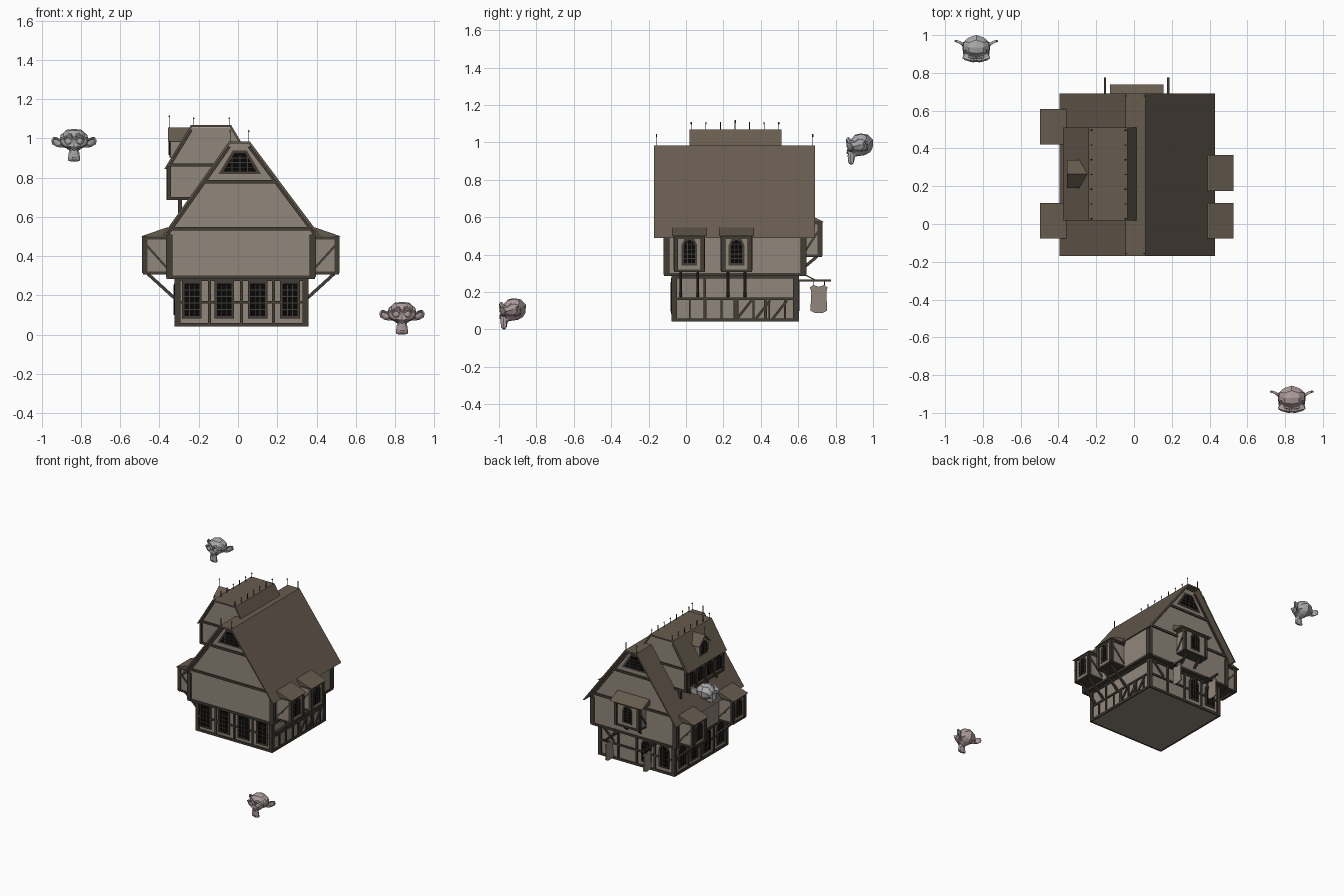
import bpy, bmesh
from mathutils import Vector

cube = bpy.data.objects.get("Cube")
if cube:
    bpy.data.objects.remove(cube, do_unlink=True)


def material(name, rgb):
    m = bpy.data.materials.new(name)
    m.use_nodes = True
    m.diffuse_color = (*rgb, 1)
    m.node_tree.nodes["Principled BSDF"].inputs["Base Color"].default_value = (*rgb, 1)
    return m


PLASTER = material("plaster", (0.285, 0.245, 0.2))
TIMBER = material("dark timber", (0.056, 0.046, 0.036))
ROOF = material("roof brown", (0.135, 0.106, 0.077))
GLASS = material("window black", (0.002, 0.002, 0.002))
IRON = material("iron", (0.03, 0.027, 0.025))
GREY = material("grey stone", (0.4, 0.4, 0.41))
PINK = material("dusty pink", (0.42, 0.33, 0.335))

# Elevations: (sideways direction, outward direction)
X, Y, Z = Vector((1, 0, 0)), Vector((0, 1, 0)), Vector((0, 0, 1))
FRONT, BACK, LEFT, RIGHT = (X, -Y), (X, Y), (Y, X), (Y, -X)
parts = {}


def slab(name, mat, side, pts, near, far):
    """Extrude an outline drawn on an elevation between two depths."""
    bm = parts.setdefault(name, (bmesh.new(), mat))[0]
    u, n = side
    rings = [[bm.verts.new(u * a + Z * b + n * d) for a, b in pts] for d in (near, far)]
    bm.faces.new(rings[0])
    bm.faces.new(rings[1][::-1])
    for i in range(len(pts)):
        j = (i + 1) % len(pts)
        bm.faces.new((rings[0][j], rings[0][i], rings[1][i], rings[1][j]))


def rect(u0, u1, z0, z1):
    return [(u0, z0), (u1, z0), (u1, z1), (u0, z1)]


def beam(name, side, p, q, d, w=0.02, t=0.009, mat=TIMBER):
    """Straight timber from p to q lying on an elevation."""
    a, b = Vector(p), Vector(q)
    off = (b - a).normalized().orthogonal() * w / 2
    slab(name, mat, side, [a + off, b + off, b - off, a - off], d - 0.004, d + t)


def window(side, u, z0, z1, w, d, arched=False):
    """Framed window with glazing bars, optionally with a pointed arch."""
    def outline(g):
        h = w / 2 + g
        if arched:
            s = z1 - w * 0.45
            return [(u - h, z0 - g), (u + h, z0 - g), (u + h, s),
                    (u + h * 0.65, z1 - w * 0.12 + g), (u, z1 + g),
                    (u - h * 0.65, z1 - w * 0.12 + g), (u - h, s)]
        return rect(u - h, u + h, z0 - g, z1 + g)
    slab("window_frames", TIMBER, side, outline(0.012), d - 0.004, d + 0.004)
    slab("window_panes", GLASS, side, outline(0), d, d + 0.006)
    for k in (-1, 1):
        beam("glazing_bars", side, (u + k * w / 6, z0), (u + k * w / 6, z1 - w * 0.12), d, 0.004, 0.008)
    for i in range(1, 5):
        z = z0 + (z1 - z0) * i / 5
        beam("glazing_bars", side, (u - w / 2, z), (u + w / 2, z), d, 0.004, 0.008)


# House body: ground floor, jettied upper floor and gable
X0, X1, Y0, Y1 = -0.32, 0.355, -0.075, 0.6
U0, U1, V0, V1 = -0.357, 0.387, -0.112, 0.635
slab("ground_floor", PLASTER, BACK, rect(X0 + 0.006, X1 - 0.006, 0.043, 0.3), Y0 + 0.006, Y1 - 0.006)
slab("upper_floor", PLASTER, BACK, [(U0, 0.29), (U1, 0.29), (U1, 0.53), (0.058, 0.975),
                                    (-0.043, 0.975), (U0, 0.53)], V0, V1)
slab("jetty_floor", TIMBER, BACK, rect(U0 - 0.006, U1 + 0.006, 0.285, 0.303), V0 - 0.006, V1 + 0.006)

# Main roof shell
outer = [(-0.395, 0.49), (-0.045, 0.985), (0.06, 0.985), (0.43, 0.49)]
inner = [(0.418, 0.49), (0.055, 0.973), (-0.04, 0.973), (-0.383, 0.49)]
slab("main_roof", ROOF, BACK, outer + inner, -0.17, 0.69)

# Timber frame on the four sides
sides = [(FRONT, X0, X1, -Y0, U0, U1, -V0), (BACK, X0, X1, Y1, U0, U1, V1),
         (LEFT, Y0, Y1, X1, V0, V1, U1), (RIGHT, Y0, Y1, -X0, V0, V1, -U0)]
for side, a, b, d, e, f, g in sides:
    for z, w in ((0.051, 0.018), (0.165, 0.014), (0.28, 0.014)):
        beam("ground_rails", side, (a, z), (b, z), d - 0.006, w)
    for i in range(5):
        u = a + 0.013 + (b - a - 0.026) * i / 4
        top = 0.165 if side is LEFT and i in (2, 3) else 0.29
        beam("ground_posts", side, (u, 0.045), (u, top), d - 0.006, 0.028 if i in (0, 4) else 0.015)
    for u in (e + 0.008, f - 0.008):
        beam("upper_posts", side, (u, 0.295), (u, 0.51), g, 0.032)

# Gable timbers and attic vents
for side, d in ((FRONT, -V0), (BACK, V1)):
    beam("eave_beams", side, (U0 + 0.012, 0.54), (U1 - 0.012, 0.54), d, 0.018)
    beam("gable_rails", side, (-0.175, 0.78), (0.194, 0.78), d, 0.018)
    beam("gable_rafters", side, (-0.355, 0.515), (-0.043, 0.958), d, 0.014)
    beam("gable_rafters", side, (0.387, 0.515), (0.056, 0.958), d, 0.014)
    slab("vent_frames", TIMBER, side, [(-0.1, 0.818), (0.118, 0.818), (0.045, 0.938), (-0.027, 0.938)], d, d + 0.004)
    slab("attic_vents", GLASS, side, [(-0.075, 0.832), (0.093, 0.832), (0.036, 0.926), (-0.018, 0.926)], d, d + 0.006)
    for i in range(3):
        w = 0.07 - 0.014 * i
        beam("vent_bars", side, (0.009 - w, 0.853 + 0.024 * i), (0.009 + w, 0.853 + 0.024 * i), d, 0.005)
    for u in (-0.03, 0.009, 0.048):
        beam("vent_bars", side, (u, 0.832), (u, 0.912), d, 0.005)

# Ground floor windows, studs and diagonal braces
for u in (-0.235, -0.07, 0.1, 0.265):
    window(FRONT, u, 0.095, 0.262, 0.076, -Y0)
for u in (-0.07, -0.225):
    window(BACK, u, 0.1, 0.26, 0.065, Y1, True)
for u in (0.02, 0.19, 0.35, 0.5):
    window(RIGHT, u, 0.1, 0.26, 0.065, -X0, True)
for u in (0.275, 0.375, 0.465):
    beam("wall_braces", LEFT, (u, 0.06), (u + 0.075, 0.155), X1 - 0.006, 0.013)
for i in range(7):
    beam("wall_studs", LEFT, (0.02 + i * 0.085, 0.05), (0.02 + i * 0.085, 0.16), X1 - 0.006, 0.01)
for s in (-1, 1):
    beam("wall_braces", BACK, (0.018 + s * 0.2, 0.18), (0.018 + s * 0.3, 0.28), Y1 - 0.006, 0.016)


def bay(side, u, z0, z1, wall, depth, half, across, eave):
    """Projecting window box with a lean-to roof and raking struts."""
    end = wall + depth
    slab("bay_boxes", PLASTER, side, rect(u - half, u + half, z0, z1), wall - 0.01, end)
    for z in (z0, z1 - 0.008):
        slab("bay_rails", TIMBER, side, rect(u - half - 0.005, u + half + 0.005, z - 0.007, z + 0.007), wall, end + 0.006)
    for k in (-1, 1):
        beam("bay_posts", side, (u + k * (half - 0.007), z0), (u + k * (half - 0.007), z1), end, 0.022)
    window(side, u, z0 + 0.04, z1 - 0.022, 0.06, end, True)
    flip = 1 if across[0].dot(side[1]) > 0 else -1
    outline = [(end + 0.018, z1), (wall + 0.01, z1 + 0.045), (wall - 0.03, z1 + 0.045), (wall - 0.03, z1)]
    slab("bay_roofs", ROOF, across, [(flip * a, z) for a, z in outline], u - half - eave, u + half + eave)
    for k in (-1, 1):
        face = u + k * half
        beam("bay_side_posts", across, (flip * (end - 0.009), z0), (flip * (end - 0.009), z1), face - 0.0025, 0.018)
        beam("bay_side_braces", across, (flip * wall, z0 + 0.02), (flip * end, z1 - 0.03), face - 0.0015, 0.012, 0.007)
        beam("bay_struts", across, (flip * (wall - 0.04), z0 - min(0.14, depth * 1.1)), (flip * (end - 0.02), z0 - 0.005),
             u + k * half * 0.58 - 0.003, 0.016, 0.01)


for u in (0.018, 0.27):
    bay(LEFT, u, 0.315, 0.5, U1, 0.122, 0.078, BACK, 0.016)
for u in (0.018, 0.515):
    bay(RIGHT, u, 0.315, 0.5, -U0, 0.122, 0.078, BACK, 0.016)
bay(BACK, 0.015, 0.395, 0.575, V1, 0.085, 0.105, LEFT, 0.037)

# Large roof dormer with its own hipped roof
D0, D1 = 0.035, 0.5
slab("dormer_body", PLASTER, BACK, [(-0.355, 0.685), (-0.355, 0.86), (-0.238, 1.055), (-0.037, 1.055),
                                    (0.01, 0.975), (-0.1, 0.685)], D0, D1)
slab("dormer_roof", ROOF, BACK, [(-0.375, 0.845), (-0.24, 1.068), (-0.035, 1.068), (0.02, 0.975), (0.008, 0.975),
                                 (-0.042, 1.058), (-0.234, 1.058), (-0.365, 0.845)], 0.018, 0.51)
for side, d in ((FRONT, -D0), (BACK, D1)):
    beam("dormer_rails", side, (-0.36, 0.693), (-0.23, 0.693), d, 0.016)
    beam("dormer_rails", side, (-0.35, 0.865), (-0.12, 0.865), d, 0.016)
    beam("dormer_posts", side, (-0.35, 0.685), (-0.35, 0.86), d, 0.02)
    beam("dormer_rafters", side, (-0.348, 0.86), (-0.237, 1.043), d, 0.012)
for z in (0.693, 0.85):
    beam("dormer_rails", RIGHT, (D0, z), (D1, z), 0.355, 0.016)
for i in range(5):
    u = D0 + 0.008 + i * 0.112
    beam("dormer_posts", RIGHT, (u, 0.685), (u, 0.85), 0.355, 0.018)
    beam("dormer_brackets", BACK, (-0.295, 0.62), (-0.295, 0.69), u, 0.022, 0.014)
    if i < 4:
        window(RIGHT, u + 0.056, 0.725, 0.828, 0.06, 0.355, True)

# Small gabled dormer on the hipped roof
slab("lucarne_body", PLASTER, RIGHT, [(0.205, 0.9), (0.325, 0.9), (0.325, 0.99), (0.265, 1.04), (0.205, 0.99)], 0.255, 0.345)
slab("lucarne_roof", ROOF, RIGHT, [(0.19, 0.985), (0.265, 1.056), (0.34, 0.985), (0.33, 0.985),
                                   (0.265, 1.044), (0.2, 0.985)], 0.25, 0.356)
window(RIGHT, 0.265, 0.915, 1.0, 0.06, 0.345, True)

# Roof spikes
spikes = [(x, y, 0.98, 1.045) for x in (-0.04, 0.055) for y in (-0.155, 0.68)]
spikes += [(x, 0.03 + i * 0.078, 1.06, 1.11) for x in (-0.225, -0.045) for i in range(7)]
spikes.append((-0.35, 0.265, 1.04, 1.12))
for x, y, z0, z1 in spikes:
    beam("roof_spikes", BACK, (x, z0), (x, z1), y, 0.004, 0.0, IRON)
    slab("spike_knobs", IRON, BACK, [(x - 0.004, z1 - 0.01), (x, z1 - 0.015), (x + 0.004, z1 - 0.01), (x, z1)], y - 0.005, y + 0.001)

# Hanging shop boards on brackets
for x in (-0.155, 0.18):
    beam("sign_arms", LEFT, (0.58, 0.262), (0.775, 0.262), x, 0.012, 0.008)
    beam("sign_arms", LEFT, (0.63, 0.295), (0.69, 0.265), x, 0.006, 0.004)
    for y in (0.68, 0.74):
        beam("sign_chains", LEFT, (y, 0.23), (y, 0.26), x, 0.004, 0.001, IRON)
    slab("sign_boards", PLASTER, LEFT, [(0.665, 0.1), (0.69, 0.088), (0.73, 0.088), (0.755, 0.1), (0.75, 0.2), (0.757, 0.225),
                                        (0.74, 0.238), (0.71, 0.228), (0.68, 0.238), (0.663, 0.225), (0.67, 0.2)], x - 0.005, x + 0.005)

# Turn every collected part into an object
for name, (bm, mat) in parts.items():
    bmesh.ops.recalc_face_normals(bm, faces=bm.faces)
    mesh = bpy.data.meshes.new(name)
    bm.to_mesh(mesh)
    bm.free()
    mesh.materials.append(mat)
    bpy.context.collection.objects.link(bpy.data.objects.new(name, mesh))

# Floating monkey heads
for name, spot, mat in (("grey_monkey_head", (-0.835, 0.928, 0.965), GREY), ("pink_monkey_head", (0.835, -0.928, 0.084), PINK)):
    bpy.ops.mesh.primitive_monkey_add(size=2, location=spot)
    head = bpy.context.object
    head.name = name
    head.scale = (0.0847, 0.0847, 0.0847)
    head.data.materials.append(mat)
